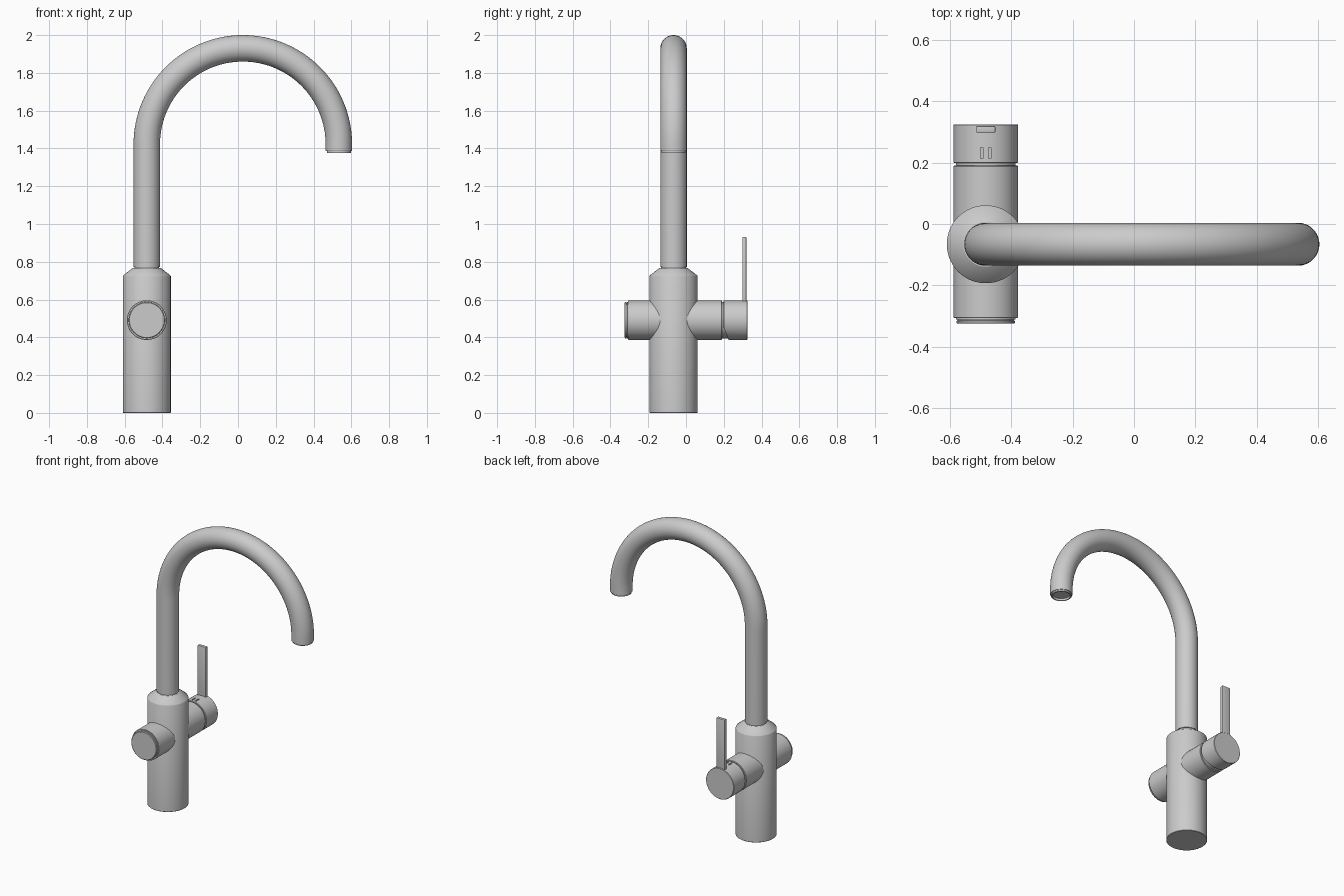
import bpy, bmesh, math
from mathutils import Vector

if "Cube" in bpy.data.objects:
    bpy.data.objects.remove(bpy.data.objects["Cube"])

CX, CY, AZ = -0.483, -0.066, 0.491   # body axis and height of the cross barrel
N = 72
X, Y, Z = Vector((1, 0, 0)), Vector((0, 1, 0)), Vector((0, 0, 1))


def finish(obj, angle=30):
    bpy.ops.object.select_all(action='DESELECT')
    obj.select_set(True)
    bpy.context.view_layer.objects.active = obj
    bpy.ops.object.shade_smooth_by_angle(angle=math.radians(angle))


def to_object(name, bm):
    bmesh.ops.recalc_face_normals(bm, faces=bm.faces)
    mesh = bpy.data.meshes.new(name)
    bm.to_mesh(mesh)
    bm.free()
    obj = bpy.data.objects.new(name, mesh)
    bpy.context.collection.objects.link(obj)
    return obj


def tube_mesh(stations, u):
    """Loft circles through (centre, direction, radius), capped at both ends."""
    bm = bmesh.new()
    rings = []
    for c, d, r in stations:
        v = d.cross(u)
        rings.append([bm.verts.new(c + r * (math.cos(a) * u + math.sin(a) * v))
                      for a in (2 * math.pi * i / N for i in range(N))])
    for a, b in zip(rings, rings[1:]):
        for i in range(N):
            j = (i + 1) % N
            bm.faces.new((a[i], a[j], b[j], b[i]))
    bm.faces.new(rings[0])
    bm.faces.new(rings[-1])
    return bm


def upright(profile, x=CX):
    return tube_mesh([(Vector((x, CY, z)), Z, r) for r, z in profile], Y)


def across(profile):
    return tube_mesh([(Vector((CX, y, AZ)), Y, r) for r, y in profile], X)


def box(name, lo, hi, bevel=0.0):
    bm = bmesh.new()
    bmesh.ops.create_cube(bm, size=1)
    for v in bm.verts:
        v.co = Vector([l + (h - l) * (c + 0.5) for l, h, c in zip(lo, hi, v.co)])
    if bevel:
        bmesh.ops.bevel(bm, geom=list(bm.edges), offset=bevel, segments=3,
                        profile=0.5, affect='EDGES')
    return to_object(name, bm)


# Main body with chamfered shoulder and a shadow groove under the pipe
finish(to_object("body", upright([
    (0.125, 0), (0.127, 0.002), (0.127, 0.724), (0.125, 0.728), (0.076, 0.766),
    (0.073, 0.768), (0.066, 0.768), (0.066, 0.775)])))

# Swan-neck spout: straight riser, half-circle arch, short straight outlet
PR, ARC_X, ARC_Z = 0.070, 0.0255, 1.4215
R = ARC_X - CX
path = [(Vector((CX, CY, 0.773)), Z, PR)]
for i in range(65):
    t = math.pi * (1 - i / 64)
    centre = Vector((ARC_X + R * math.cos(t), CY, ARC_Z + R * math.sin(t)))
    path.append((centre, Vector((math.sin(t), 0, -math.cos(t))), PR))
end_x = ARC_X + R
path += [(Vector((end_x, CY, z)), -Z, r) for r, z in
         [(PR, 1.389), (0.068, 1.386), (0.060, 1.386), (0.060, 1.395)]]
finish(to_object("spout", tube_mesh(path, Y)))

# Aerator ring with a recessed outlet
finish(to_object("aerator", upright([
    (0.064, 1.394), (0.064, 1.377), (0.062, 1.375), (0.055, 1.375),
    (0.052, 1.388)], end_x)))

# Cross barrel with the stepped front cap and the handle core at the back
finish(to_object("cross_barrel", across([
    (0.092, -0.325), (0.096, -0.322), (0.096, -0.316), (0.092, -0.315),
    (0.092, -0.312), (0.097, -0.311), (0.097, -0.306), (0.103, -0.306),
    (0.105, -0.303), (0.105, 0.188), (0.103, 0.190), (0.097, 0.190), (0.097, 0.26)])))

# Handle cap, with its underside cut back at a slant
bm = across([(0.103, 0.199), (0.105, 0.201), (0.105, 0.323), (0.103, 0.325)])
cut = bmesh.ops.bisect_plane(bm, geom=list(bm.verts) + list(bm.edges) + list(bm.faces),
                             plane_co=(CX, 0.199, 0.455), plane_no=(0, 0.065, 0.025),
                             clear_inner=True)
rim = [e for e in cut["geom_cut"] if isinstance(e, bmesh.types.BMEdge)]
bmesh.ops.holes_fill(bm, edges=rim, sides=0)
handle = to_object("handle_cap", bm)

# Two engraved indicator slots on top of the cap
for k, x in enumerate((CX - 0.013, CX + 0.013)):
    slot = box("slot_cutter_%d" % k, (x - 0.004, 0.213, AZ + 0.098),
               (x + 0.004, 0.25, AZ + 0.13))
    slot.hide_render = True
    mod = handle.modifiers.new("slot", 'BOOLEAN')
    mod.operation, mod.object, mod.solver = 'DIFFERENCE', slot, 'EXACT'
    bpy.context.view_layer.objects.active = handle
    bpy.ops.object.modifier_apply(modifier=mod.name)
    bpy.data.objects.remove(slot)
finish(handle)

# Flat upright lever
finish(box("lever", (CX - 0.031, 0.298, AZ + 0.06), (CX + 0.031, 0.319, 0.932), 0.003))
